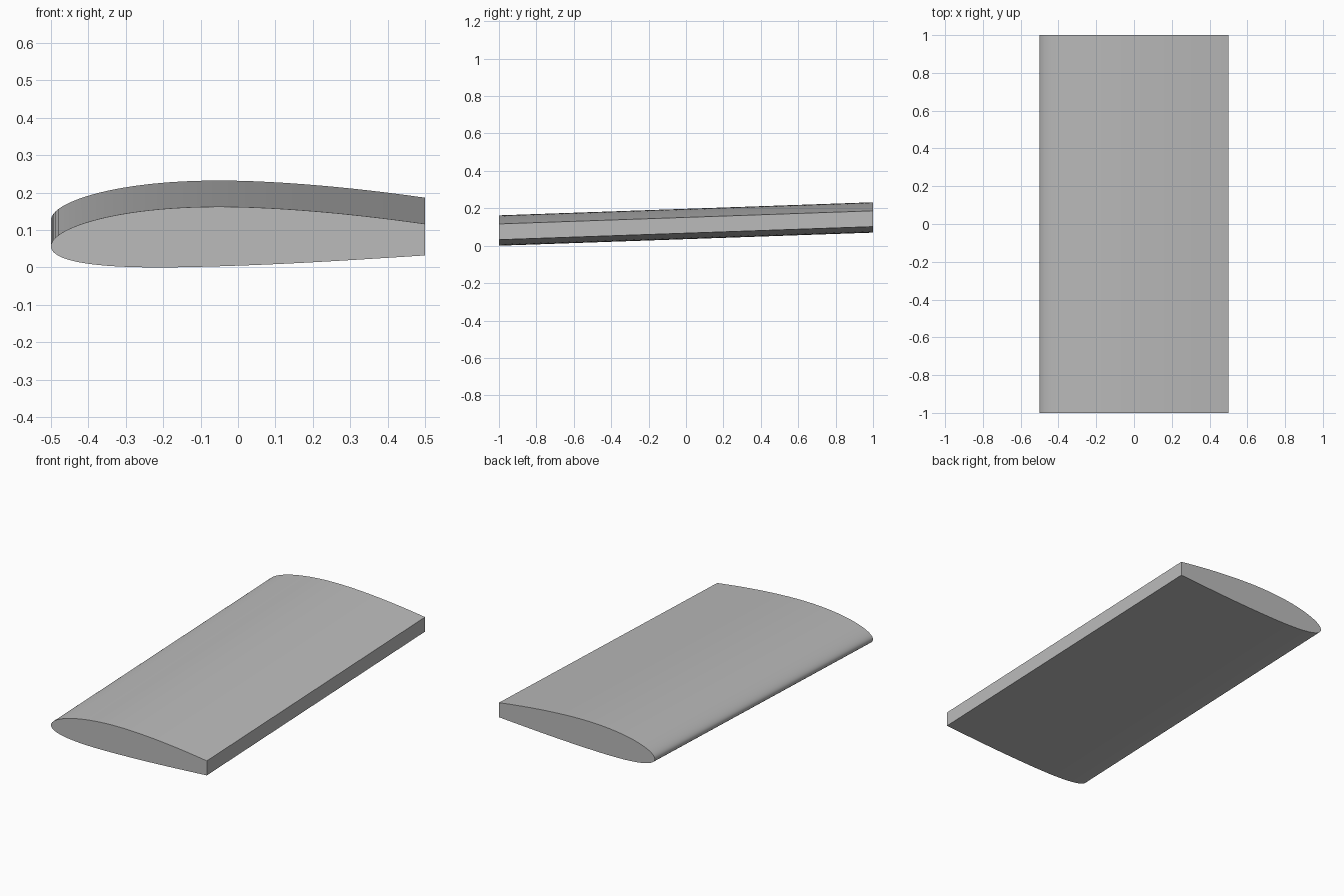
import bpy, bmesh, math

cube = bpy.data.objects.get("Cube")
if cube:
    bpy.data.objects.remove(cube, do_unlink=True)

CHORD = 4 / 3          # full section length; the tail is cut off at 75 %
CUT = 0.75
SPAN = 2.0
RISE = 0.07            # height gained from front end to back end
STEPS = 40

grey = bpy.data.materials.new("wing grey")
grey.use_nodes = True
colour = (0.5, 0.5, 0.5, 1)
grey.diffuse_color = colour
grey.node_tree.nodes["Principled BSDF"].inputs["Base Color"].default_value = colour


def thickness(t):
    return 0.6 * (0.2969 * math.sqrt(t) - 0.126 * t - 0.3516 * t**2
                  + 0.2843 * t**3 - 0.1015 * t**4)


def camber(t):
    if t < 0.4:
        return 0.125 * (0.8 * t - t * t)
    return 0.02 / 0.36 * (0.2 + 0.8 * t - t * t)


# Aerofoil outline: upper skin from tail to nose, then lower skin back to tail
stations = [CUT * (1 - math.cos(math.pi / 2 * i / STEPS)) for i in range(STEPS + 1)]
upper = [(t, camber(t) + thickness(t)) for t in reversed(stations)]
lower = [(t, camber(t) - thickness(t)) for t in stations[1:]]
outline = [(t * CHORD - 0.5, z * CHORD) for t, z in upper + lower]
floor = min(z for x, z in outline)

# Wing panel: the two end sections bridged, with the back end raised
bm = bmesh.new()
front, back = [[bm.verts.new((x, y, z - floor + lift)) for x, z in outline]
               for y, lift in ((-SPAN / 2, 0), (SPAN / 2, RISE))]
count = len(outline)
for i in range(count):
    j = (i + 1) % count
    bm.faces.new((front[i], front[j], back[j], back[i]))
bm.faces.new(front)
bm.faces.new(back)
bmesh.ops.recalc_face_normals(bm, faces=bm.faces)
mesh = bpy.data.meshes.new("wing_panel")
bm.to_mesh(mesh)
bm.free()
mesh.materials.append(grey)

wing = bpy.data.objects.new("wing_panel", mesh)
bpy.context.collection.objects.link(wing)
bpy.context.view_layer.objects.active = wing
wing.select_set(True)
bpy.ops.object.shade_smooth_by_angle(angle=math.radians(35))
